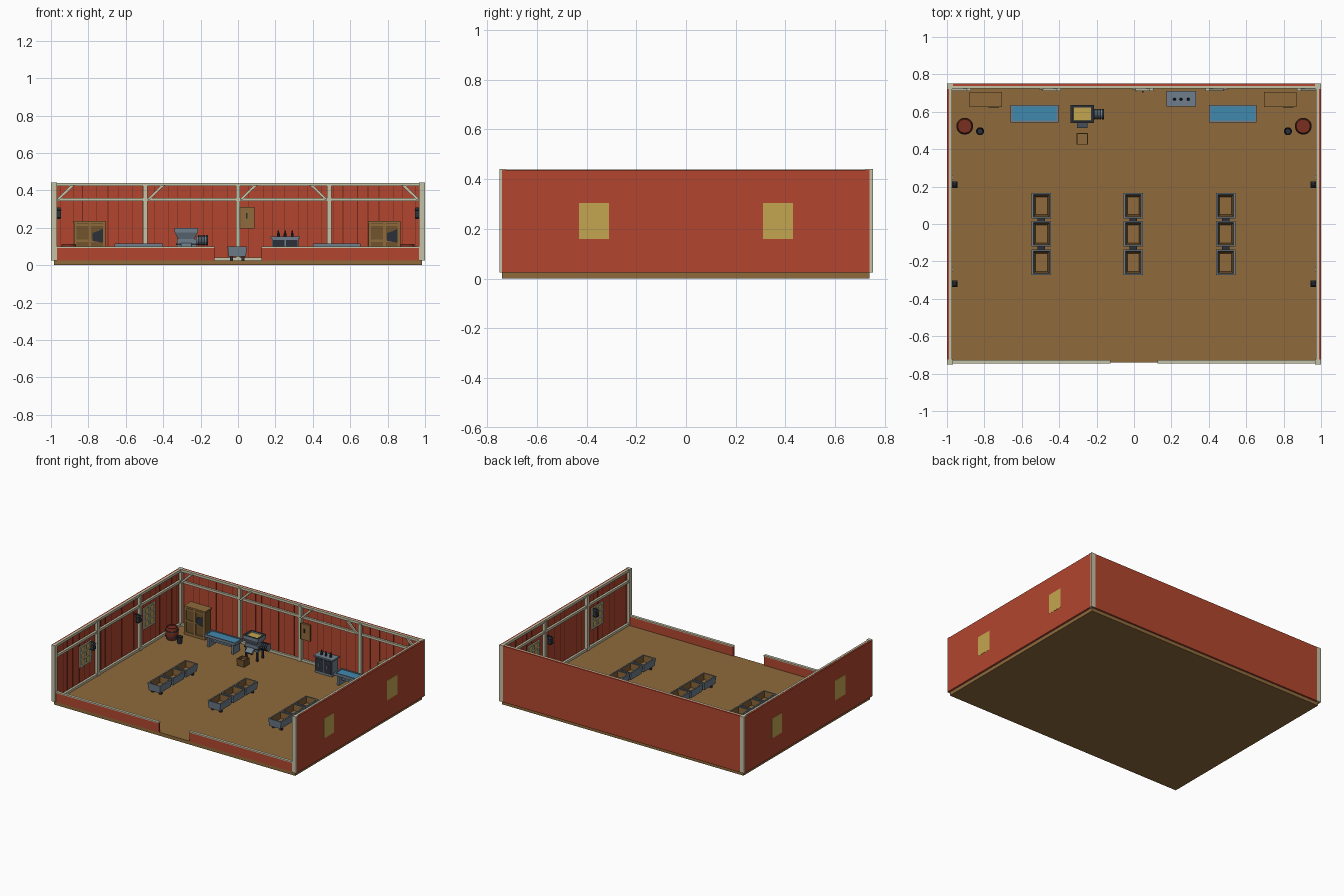
import bpy, bmesh, math

if "Cube" in bpy.data.objects:
    bpy.data.objects.remove(bpy.data.objects["Cube"])


def mat(name, hexcol):
    m = bpy.data.materials.new(name)
    c = [int(hexcol[i:i + 2], 16) / 255 for i in (0, 2, 4)]
    m.diffuse_color = [((v + .055) / 1.055) ** 2.4 if v > .04 else v / 12.92 for v in c] + [1]
    m.use_nodes = True
    m.node_tree.nodes["Principled BSDF"].inputs["Base Color"].default_value = m.diffuse_color
    return m


RED = mat("barn red", "b2462e")
GROOVE = mat("dark red", "6c2a1c")
WOOD = mat("floor wood", "8f6a3c")
OAK = mat("dark wood", "71532d")
CREAM = mat("cream timber", "c6c2a6")
STEEL = mat("blue grey steel", "6f7f8c")
DARK = mat("dark iron", "2c3138")
BLUE = mat("blue top", "4189af")
GOLD = mat("straw gold", "c4a651")
BARREL = mat("barrel brown", "7a2e20")


def finish(name, bm, mats):
    bmesh.ops.recalc_face_normals(bm, faces=bm.faces)
    me = bpy.data.meshes.new(name)
    bm.to_mesh(me)
    bm.free()
    for m in mats:
        me.materials.append(m)
    ob = bpy.data.objects.new(name, me)
    bpy.context.collection.objects.link(ob)
    return ob


def prism(name, pts, y0, y1, m):
    """Outline in x/z extruded along y."""
    bm = bmesh.new()
    a = [bm.verts.new((x, y0, z)) for x, z in pts]
    b = [bm.verts.new((x, y1, z)) for x, z in pts]
    bm.faces.new(a)
    bm.faces.new(b[::-1])
    for i in range(len(a)):
        j = (i + 1) % len(a)
        bm.faces.new((a[i], a[j], b[j], b[i]))
    return finish(name, bm, [m])


def box(name, x0, x1, y0, y1, z0, z1, m):
    x0, x1 = sorted((x0, x1))
    return prism(name, [(x0, z0), (x1, z0), (x1, z1), (x0, z1)], y0, y1, m)


def loft(name, loc, rings, mats, n=4):
    """Rings (half x, half y, z) joined in order and capped; mats = one per band, last = end cap."""
    bm = bmesh.new()
    k = math.sqrt(2) if n == 4 else 1
    uniq = list(dict.fromkeys(mats))
    vs = []
    for hx, hy, z in rings:
        vs.append([bm.verts.new((hx * k * math.cos(t), hy * k * math.sin(t), z))
                   for t in [(i + .5) * 2 * math.pi / n for i in range(n)]])
    bm.faces.new(vs[0][::-1]).material_index = uniq.index(mats[0])
    for b in range(len(rings) - 1):
        for i in range(n):
            j = (i + 1) % n
            f = bm.faces.new((vs[b][i], vs[b][j], vs[b + 1][j], vs[b + 1][i]))
            f.material_index = uniq.index(mats[b])
    bm.faces.new(vs[-1]).material_index = uniq.index(mats[-1])
    ob = finish(name, bm, uniq)
    ob.location = loc
    return ob


F = 0.025  # floor level
# Floor and walls
box("floor", -.985, .985, -.74, .737, 0, F, WOOD)
box("back_wall", -.99, .99, .738, .75, F, .44, RED)
for i in range(31):
    x = -.95 + i * .0633 + .008 * math.sin(i * 2.3)
    box("plank_groove", x - .0015, x + .0015, .7365, .739, F, .43, GROOVE)

for s in (-1, 1):
    box("side_wall", s * .988, s * 1.0, -.74, .738, F, .438, RED)
    for i in range(23):
        y = -.70 + i * .0635 + .008 * math.sin(i * 1.9)
        box("side_groove", s * .9865, s * .989, y - .0015, y + .0015, F, .43, GROOVE)
    # Low front wall with cap
    box("front_wall", s * .125, s * .985, -.743, -.729, F, .092, RED)
    box("front_cap", s * .125, s * .985, -.746, -.726, .092, .1, CREAM)
    # Corner posts and side timbers
    for y0, y1 in ((-.75, -.725), (.722, .751)):
        box("corner_post", s * .967, s * .999, y0, y1, F, .441, CREAM)
    for y in (.25, -.242):
        box("side_post", s * .967, s * .988, y - .012, y + .012, F, .43, CREAM)
    for z0, z1 in ((F, .042), (.342, .359), (.422, .44)):
        box("side_rail", s * .972, s * .988, -.735, .738, z0, z1, CREAM)
    # Windows with glazing bars on the inside
    for y in (-.37, .37):
        box("window_pane", s * .985, s * 1.001, y - .06, y + .06, .16, .305, GOLD)
        for o in (-.06, 0, .06):
            w = .004 if o == 0 else .007
            box("window_upright", s * .978, s * .986, y + o - w, y + o + w, .153, .312, CREAM)
        for z in (.16, .21, .258, .305):
            box("window_bar", s * .979, s * .986, y - .06, y + .06, z - .005, z + .005, CREAM)
    # Wall lanterns
    for y in (.21, -.32):
        box("lantern_bracket", s * .95, s * .986, y - .005, y + .005, .3, .308, DARK)
        loft("lantern", (s * .958, y, 0), [(.008, .01, .248), (.013, .016, .256), (.01, .013, .292),
             (.015, .018, .294), (.004, .005, .308)], [DARK] * 5)

# Back wall timbers and braces
for x in (-.495, 0, .488):
    box("back_post", x - .012, x + .012, .718, .738, F, .43, CREAM)
for z0, z1 in ((F, .042), (.342, .359), (.422, .44)):
    box("back_rail", -.97, .97, .724, .739, z0, z1, CREAM)
for x, d in ((-.972, 1), (-.49, 1), (.005, 1), (.482, -1), (.972, -1)):
    prism("brace", [(x, .35), (x + d * .018, .35), (x + d * .1, .428), (x + d * .078, .428)],
          .71, .724, CREAM)

# Three rows of feeding troughs
for x in (-.495, -.004, .49):
    for y in (.0975, -.0525, -.205):
        loft("trough", (x, y, 0), [(.046, .064, .045), (.052, .069, .1), (.042, .06, .1),
             (.032, .048, .06)], [STEEL, STEEL, OAK, WOOD])
    for y in (.13, -.24):
        for dx in (-.032, .032):
            box("trough_leg", x + dx - .008, x + dx + .008, y - .008, y + .008, F, .048, DARK)
    box("trough_join", x - .02, x + .02, -.22, .12, .048, .058, DARK)

# Blue topped tables
for x in (-.532, .528):
    loft("table_top", (x, .59, 0), [(.128, .046, .096), (.128, .046, .115), (.118, .037, .115),
         (.118, .037, .109)], [STEEL, STEEL, STEEL, BLUE])
    for dx in (-.1, .1):
        box("table_leg", x + dx - .008, x + dx + .008, .552, .628, F, .097, STEEL)
    box("table_stretcher", x - .1, x + .1, .585, .595, .055, .067, STEEL)

# Cupboards with a broken right door
for x in (-.793, .783):
    box("cupboard", x - .08, x + .08, .632, .705, F, .225, OAK)
    box("cupboard_top", x - .087, x + .087, .625, .707, .225, .236, WOOD)
    box("cupboard_base", x - .085, x + .085, .627, .706, F, .045, WOOD)
    for dx in (-.078, 0, .078):
        box("cupboard_stile", x + dx - .007, x + dx + .007, .626, .634, .04, .226, WOOD)
    for z in (.13, .215):
        box("cupboard_rail", x - .08, x + .08, .627, .634, z - .006, z + .006, WOOD)
    prism("door_hole", [(x + .014, .13), (x + .07, .12), (x + .07, .195), (x + .045, .182),
          (x + .014, .172)], .624, .627, DARK)

# Barrels and buckets
for s in (-1, 1):
    loft("barrel", (s * .905, .523, 0), [(.036, .036, F), (.044, .044, .05), (.045, .045, .07),
         (.044, .044, .088), (.037, .037, .114), (.032, .032, .114), (.032, .032, .108)],
         [BARREL] * 7, 16)
    for z in (.048, .09):
        loft("barrel_hoop", (s * .905, .523, z), [(.0455, .0455, -.004), (.0455, .0455, .004)],
             [DARK] * 2, 16)
    loft("bucket", (s * .823, .496, 0), [(.016, .016, F), (.022, .022, .072), (.018, .018, .072),
         (.014, .014, .035)], [DARK] * 4, 12)

# Grain mill: hopper, body, legs, motor and spout
mx, my = -.277, .588
loft("mill_hopper", (mx, my, 0), [(.04, .03, .135), (.062, .048, .175), (.062, .048, .198),
     (.048, .036, .198), (.046, .034, .19)], [STEEL, STEEL, DARK, STEEL, GOLD])
box("mill_body", mx - .05, mx + .055, my - .04, my + .04, .095, .14, STEEL)
box("mill_band", mx - .055, mx + .058, my - .043, my + .043, .108, .116, DARK)
for dx in (-.045, .045):
    for dy in (-.033, .033):
        box("mill_leg", mx + dx - .006, mx + dx + .006, my + dy - .006, my + dy + .006, F, .1, DARK)
motor = loft("mill_motor", (-.222, my, .132), [(.024, .024, 0), (.024, .024, .062)], [STEEL] * 2, 12)
motor.rotation_euler = (0, math.pi / 2, 0)
for i in range(4):
    fin = loft("motor_fin", (-.215 + i * .015, my, .132), [(.029, .029, 0), (.029, .029, .009)],
               [DARK] * 2, 12)
    fin.rotation_euler = (0, math.pi / 2, 0)
spout = loft("mill_spout", (mx, .537, .1), [(.028, .024, -.008), (.028, .024, .008)], [STEEL] * 2)
spout.rotation_euler = (math.radians(35), 0, 0)

# Small wooden crate
loft("crate", (mx, .455, 0), [(.03, .03, F), (.031, .031, .075), (.026, .026, .075),
     (.026, .026, .055)], [OAK, WOOD, OAK, WOOD])

# Steel cabinet with bottles
box("cabinet", .182, .323, .637, .705, F, .142, STEEL)
box("cabinet_top", .174, .331, .629, .71, .142, .152, STEEL)
for x in (.188, .256):
    box("cabinet_door", x, x + .061, .633, .638, .04, .135, DARK)
    box("door_handle", x + .026, x + .034, .629, .634, .075, .1, STEEL)
for x in (.216, .252, .29):
    loft("bottle", (x, .667, 0), [(.008, .008, .152), (.008, .008, .17), (.004, .004, .175),
         (.004, .004, .186)], [DARK] * 4, 10)

# Hanging board on the back wall
box("wall_board", .008, .088, .712, .728, .195, .312, WOOD)
box("board_edge", .008, .014, .709, .714, .195, .312, OAK)
box("board_hook", .042, .05, .704, .713, .25, .278, DARK)
